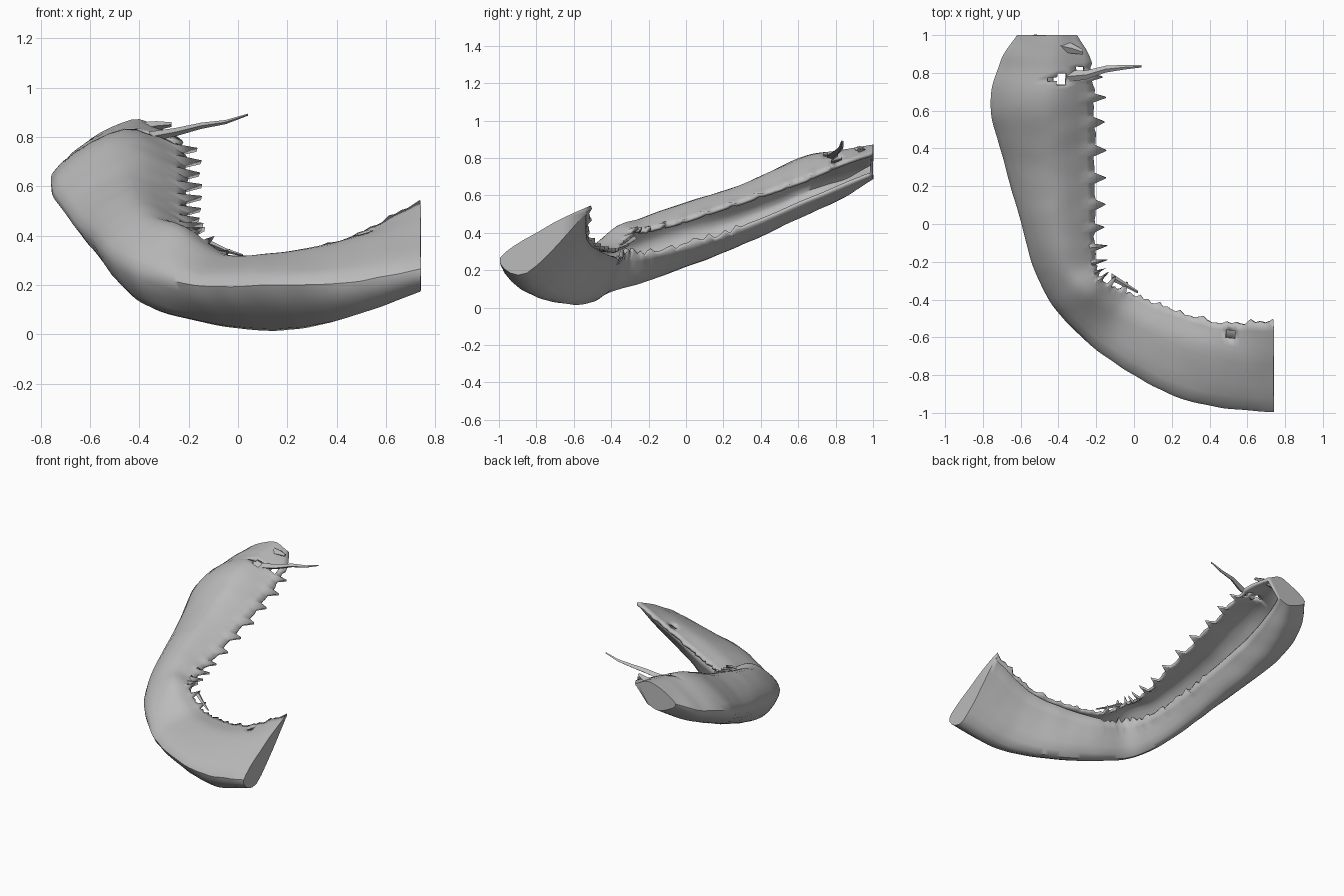
import bpy, bmesh, math, random
from mathutils import Vector, noise

random.seed(4)
cube = bpy.data.objects.get("Cube")
if cube:
    bpy.data.objects.remove(cube)


def make_material(name, colour):
    material = bpy.data.materials.new(name)
    material.use_nodes = True
    material.diffuse_color = colour
    material.node_tree.nodes["Principled BSDF"].inputs["Base Color"].default_value = colour
    return material


grey = make_material("plain grey", (0.5, 0.5, 0.5, 1))


def finish(name, bm):
    mesh = bpy.data.meshes.new(name)
    bm.to_mesh(mesh)
    bm.free()
    obj = bpy.data.objects.new(name, mesh)
    bpy.context.collection.objects.link(obj)
    mesh.materials.append(grey)
    bpy.ops.object.select_all(action="DESELECT")
    obj.select_set(True)
    bpy.context.view_layer.objects.active = obj
    bpy.ops.object.shade_smooth_by_angle(angle=math.radians(45))
    return obj


def spline(points, t):
    """Catmull-Rom value at t, measured in control points."""
    last = len(points) - 1
    i = min(int(t), last - 1)
    f = t - i
    b, c = points[i], points[i + 1]
    a = points[i - 1] if i else b * 2 - c
    d = points[i + 2] if i + 2 <= last else c * 2 - b
    return b + (c - a) * f / 2 + (a * 2 - b * 5 + c * 4 - d) * f * f / 2 \
        + (b * 3 - a - c * 3 + d) * f * f * f / 2


# Stations: inner edge x, y, outward heading, then (outward, height) pairs
# for the ridge, outer side, belly and lower lip, after the upper lip height
stations = [
    (-.30, 1.0, 180, .83, .13, .87, .32, .77, .20, .69, .10, .71),
    (-.22, .85, 180, .78, .23, .845, .49, .69, .34, .59, .20, .65),
    (-.20, .62, 180, .68, .27, .805, .56, .62, .40, .485, .22, .555),
    (-.20, .30, 180, .57, .25, .66, .48, .49, .32, .335, .16, .42),
    (-.20, 0.0, 183, .47, .22, .56, .39, .40, .26, .21, .11, .33),
    (-.19, -.20, 192, .42, .18, .48, .335, .32, .20, .13, .06, .29),
    (-.16, -.29, 220, .41, .14, .43, .30, .26, .17, .085, .04, .29),
    (-.02, -.36, 245, .32, .15, .315, .36, .20, .14, .035, .01, .27),
    (.20, -.45, 265, .33, .18, .325, .44, .20, .16, .015, .01, .30),
    (.46, -.52, 268, .40, .20, .365, .45, .21, .25, .07, .01, .37),
    (.74, -.52, 270, .54, .23, .43, .475, .265, .33, .185, .01, .51),
]


def control_points(s):
    x, y, heading = s[0], s[1], math.radians(s[2])
    pairs = [(0, s[3])] + list(zip(s[4::2], s[5::2]))
    return [Vector((x + d * math.cos(heading), y + d * math.sin(heading), z)) for d, z in pairs]


rails = [list(rail) for rail in zip(*map(control_points, stations))]
columns, rows = 110, 20
bm = bmesh.new()
grid = []
for c in range(columns + 1):
    t = c / columns * (len(stations) - 1)
    section = [spline(rail, t) for rail in rails]
    inward = (section[0] - section[2]).normalized()
    ring = []
    for r in range(rows + 1):
        p = spline(section, r / rows * 4)
        # Ragged teeth along both lips
        reach = 0.05 if t < 7 else 0.01
        if r == 0 and t > 1:
            p += inward * (reach * (1 if c % 5 == 0 else -0.2) + random.uniform(-.008, .008))
        if r == rows and 3 < t < 7:
            p += Vector((0, 0, random.uniform(-.02, .025)))
        # Slightly uneven skin
        p += noise.noise_vector(p * 9) * 0.004
        ring.append(bm.verts.new(p))
    grid.append(ring)
for a, b in zip(grid, grid[1:]):
    for r in range(rows):
        bm.faces.new((a[r], a[r + 1], b[r + 1], b[r]))
# End walls
bm.faces.new(grid[0])
bm.faces.new(grid[-1])
bmesh.ops.recalc_face_normals(bm, faces=bm.faces)

# Small worn holes through the upper wall
holes = [(Vector((-.40, .77)), .035), (Vector((-.28, .80)), .03), (Vector((.51, -.58)), .028)]
worn = []
for face in bm.faces:
    centre = face.calc_center_median()
    near = any((centre.xy - h).length < size for h, size in holes)
    if near and face.normal.z > 0.1:
        worn.append(face)
bmesh.ops.delete(bm, geom=worn, context="FACES")
shell = finish("curved_shell", bm)
solid = shell.modifiers.new("wall thickness", "SOLIDIFY")
solid.thickness = 0.018
solid.offset = -1


# Thin splinters: tapered four-sided rods along a path
def splinter(name, path, radius):
    bm = bmesh.new()
    rings = []
    for i, p in enumerate(path):
        size = radius * (1 - i / len(path))
        rings.append([bm.verts.new(Vector(p) + Vector((0, dy * size, dz * size)))
                      for dy, dz in ((1, 0), (0, .7), (-1, 0), (0, -.7))])
    for a, b in zip(rings, rings[1:]):
        for k in range(4):
            n = (k + 1) % 4
            bm.faces.new((a[k], a[n], b[n], b[k]))
    bm.faces.new(rings[0])
    bm.faces.new(rings[-1])
    bmesh.ops.recalc_face_normals(bm, faces=bm.faces)
    finish(name, bm)


splinter("long_splinter", [(-.36, .78, .80), (-.25, .79, .82), (-.15, .82, .845),
                           (-.05, .83, .86), (.04, .835, .89)], .03)
splinter("end_splinter", [(-.42, .95, .83), (-.33, .93, .845), (-.27, .91, .85)], .04)
splinter("bend_splinter", [(-.12, -.28, .37), (-.05, -.32, .34), (.02, -.36, .32)], .02)
